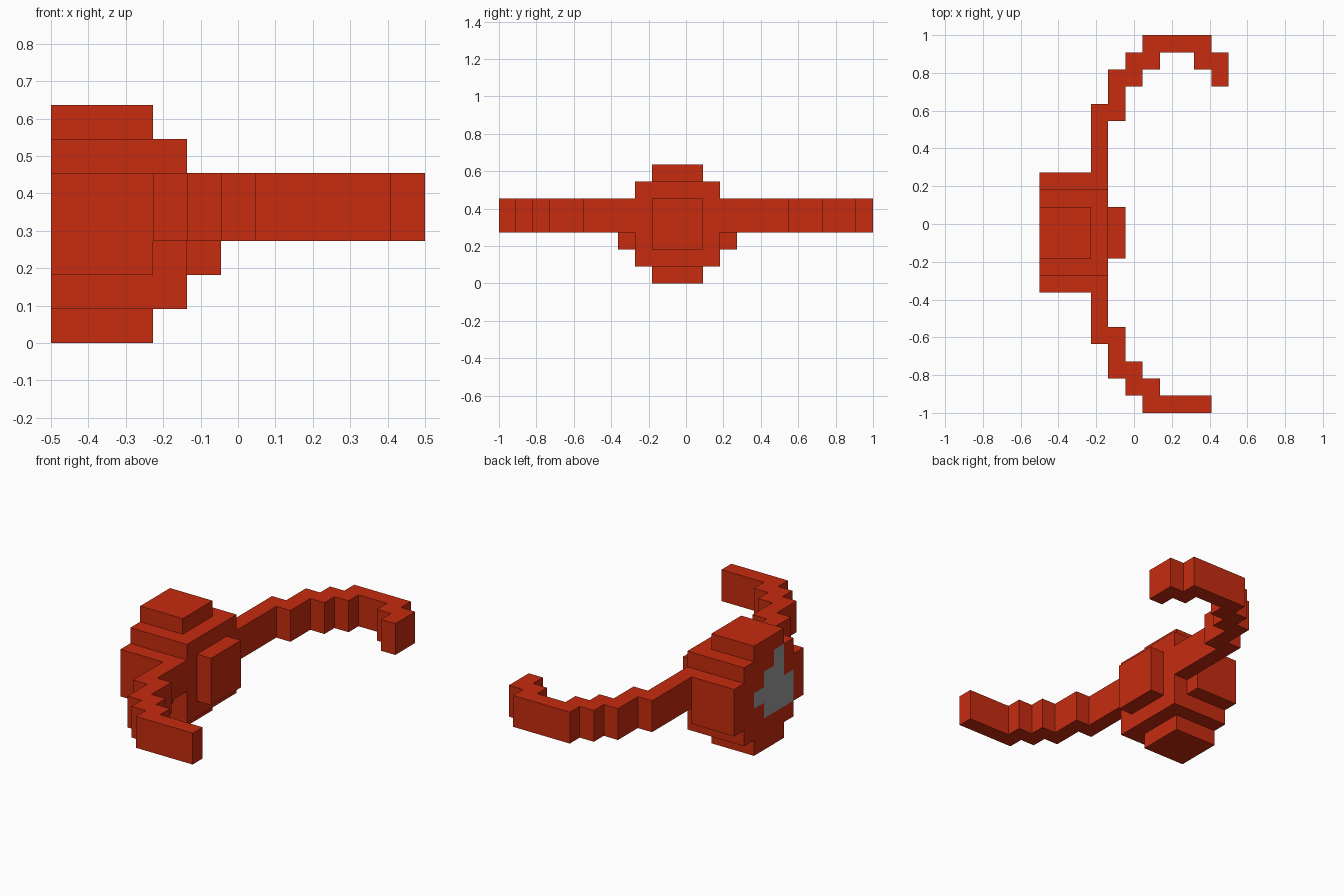
import bpy, bmesh
from mathutils import Vector

if "Cube" in bpy.data.objects:
    bpy.data.objects.remove(bpy.data.objects["Cube"])

U = 1 / 11                       # edge of one block
ORIGIN = Vector((-0.5, -1.0, 0.0))


def material(name, rgb):
    m = bpy.data.materials.new(name)
    m.diffuse_color = (*rgb, 1)
    m.use_nodes = True
    m.node_tree.nodes["Principled BSDF"].inputs["Base Color"].default_value = m.diffuse_color
    return m


RED = material("red", (0.57, 0.025, 0.005))
GREY = material("grey", (0.33, 0.33, 0.33))


def cells(*boxes):
    """Blocks filled by boxes given as (x0, x1, y0, y1, z0, z1)."""
    return {(x, y, z) for a, b, c, d, e, f in boxes
            for x in range(a, b) for y in range(c, d) for z in range(e, f)}


def mirror(box):
    a, b, c, d, e, f = box
    return (a, b, 22 - d, 22 - c, e, f)


# Rounded body: core, side plates, top and bottom caps
body = cells((0, 4, 8, 13, 1, 6), (0, 3, 7, 14, 2, 5), (0, 3, 9, 12, 0, 7))
nose = cells((4, 5, 9, 12, 2, 5))

# Curved arm as stepped boxes, mirrored; one side has an extra hook
steps = [(3, 4, 13, 18, 3, 5), (4, 5, 17, 20, 3, 5), (5, 6, 19, 21, 3, 5),
         (6, 7, 20, 22, 3, 5), (6, 10, 21, 22, 3, 5)]
hook = [(9, 10, 20, 22, 3, 5), (10, 11, 19, 21, 3, 5)]
# the mirrored root is one block further from the off-centre body
root = (3, 4, 7, 8, 3, 5)
far_arm = cells(*steps, *hook)
near_arm = cells(root, *[mirror(s) for s in steps]) - body

# Grey patch painted on the back of the body
patch = cells((0, 1, 11, 12, 3, 4), (0, 1, 10, 11, 2, 5),
              (0, 1, 9, 10, 2, 6), (0, 1, 8, 9, 2, 4))

parts = {"body": body, "nose_plate": nose, "far_arm": far_arm, "near_arm": near_arm}
filled = set().union(*parts.values())


def build(name, blocks):
    """Skin the blocks with outside faces only, then merge flat areas."""
    bm = bmesh.new()
    for c in sorted(blocks):
        for axis in range(3):
            for side in (0, 1):
                n = list(c)
                n[axis] += 2 * side - 1
                if tuple(n) in filled:
                    continue
                quad = []
                for s, t in ((0, 0), (1, 0), (1, 1), (0, 1)):
                    p = list(c)
                    p[axis] += side
                    p[(axis + 1) % 3] += s
                    p[(axis + 2) % 3] += t
                    quad.append(bm.verts.new(ORIGIN + Vector(p) * U))
                face = bm.faces.new(quad if side else quad[::-1])
                if axis == 0 and side == 0 and c in patch:
                    face.material_index = 1
    bmesh.ops.remove_doubles(bm, verts=bm.verts, dist=1e-4)
    bmesh.ops.dissolve_limit(bm, angle_limit=0.01, verts=bm.verts, edges=bm.edges,
                             delimit={'MATERIAL'})
    me = bpy.data.meshes.new(name)
    bm.to_mesh(me)
    bm.free()
    me.materials.append(RED)
    if name == "body":
        me.materials.append(GREY)
    bpy.context.collection.objects.link(bpy.data.objects.new(name, me))


for part, blocks in parts.items():
    build(part, blocks)
